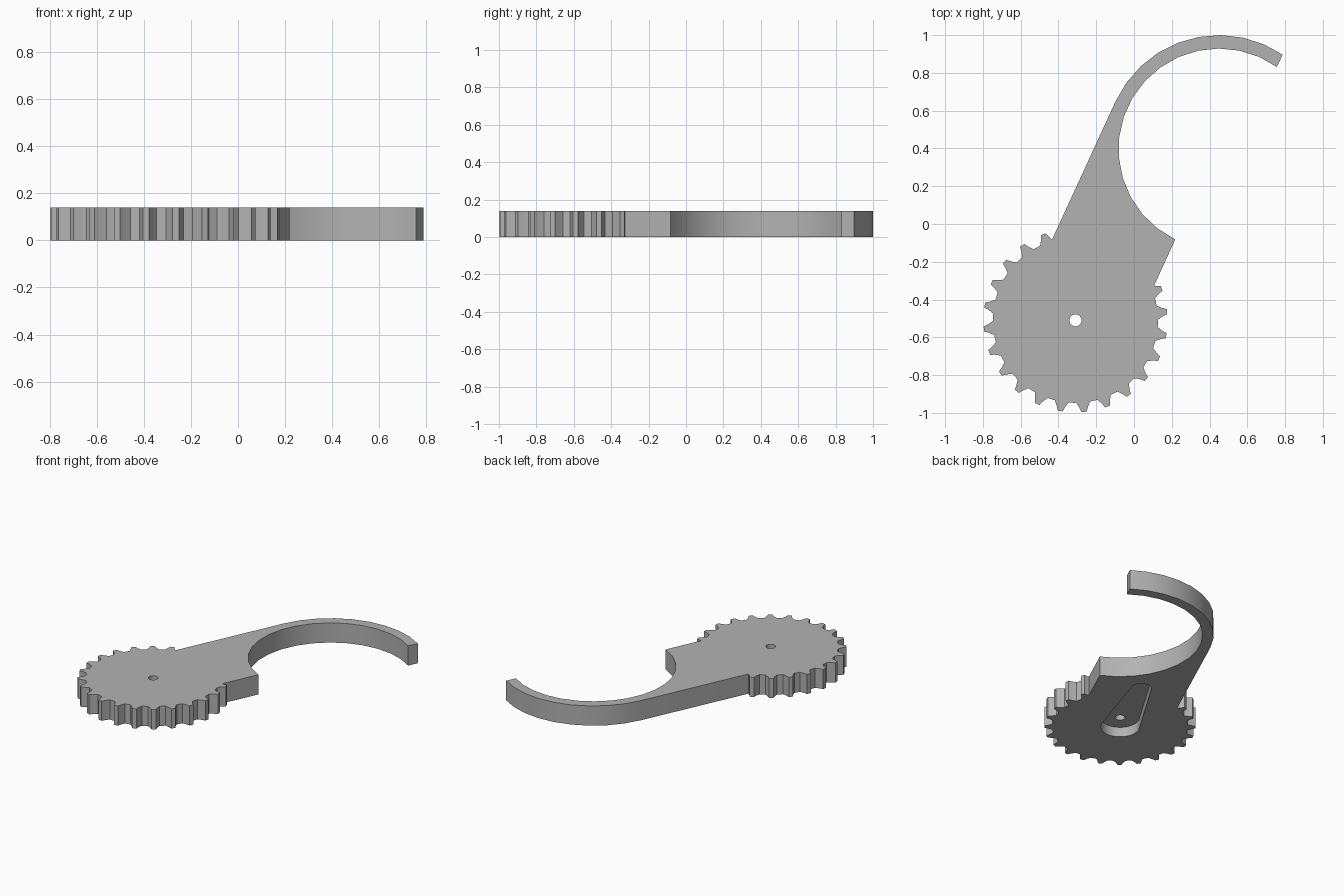
import bpy, bmesh
from math import sin, cos, radians
from mathutils import Vector

cube = bpy.data.objects.get("Cube")
if cube:
    bpy.data.objects.remove(cube)

THICK = 0.14
HUB = Vector((-0.31, -0.51))       # gear centre
RING = Vector((0.45, 0.397))       # hook centre
AXIS = 65.5                        # direction of the arm, degrees
TEETH = 24

grey = bpy.data.materials.new("plain_grey")
grey.use_nodes = True
colour = (0.45, 0.45, 0.45, 1)
grey.diffuse_color = colour
grey.node_tree.nodes["Principled BSDF"].inputs["Base Color"].default_value = colour


def polar(centre, radius, degrees):
    a = radians(degrees)
    return centre + Vector((cos(a), sin(a))) * radius


def arc(centre, radius, start, end, steps):
    return [polar(centre, radius, start + (end - start) * i / steps)
            for i in range(steps + 1)]


def prism(name, outline, low, high):
    """Extrude a counter-clockwise outline between two heights."""
    bm = bmesh.new()
    face = bm.faces.new([bm.verts.new((p.x, p.y, low)) for p in outline])
    top = bmesh.ops.extrude_face_region(bm, geom=[face])["geom"]
    bmesh.ops.translate(bm, vec=(0, 0, high - low),
                        verts=[g for g in top if isinstance(g, bmesh.types.BMVert)])
    bmesh.ops.recalc_face_normals(bm, faces=bm.faces)
    mesh = bpy.data.meshes.new(name)
    bm.to_mesh(mesh)
    bm.free()
    mesh.materials.append(grey)
    obj = bpy.data.objects.new(name, mesh)
    bpy.context.collection.objects.link(obj)
    return obj


def combine(target, other, operation):
    mod = target.modifiers.new(operation.lower(), "BOOLEAN")
    mod.operation, mod.solver, mod.object = operation, "EXACT", other
    bpy.context.view_layer.objects.active = target
    bpy.ops.object.modifier_apply(modifier=mod.name)
    bpy.data.objects.remove(other)


# Toothed wheel
tooth = [(-4.9, 0.437), (-2.7, 0.464), (-1.6, 0.487),
         (1.6, 0.487), (2.7, 0.464), (4.9, 0.437)]
wheel = [polar(HUB, r, 5.4 + i * 360 / TEETH + a)
         for i in range(TEETH) for a, r in tooth]
body = prism("gear_with_hook", wheel, 0, THICK)

# Arm flowing into the curved hook
outline = [polar(HUB, 0.291, AXIS + 90), polar(HUB, 0.302, AXIS - 90)]
outline += arc(RING, 0.532, 244.2, 54.8, 16)
outline += arc(RING, 0.603, 56, AXIS + 90, 9)
combine(body, prism("hook_arm", outline, 0, THICK), "UNION")

# Tapered pocket in the underside
slot = arc(HUB, 0.125, AXIS + 83, AXIS + 277, 16)
slot += arc(polar(HUB, 0.515, AXIS), 0.065, AXIS - 83, AXIS + 83, 12)
combine(body, prism("pocket", slot, -0.1, THICK / 2), "DIFFERENCE")

# Axle hole
hole = arc(HUB, 0.032, 0, 345, 23)
combine(body, prism("axle_hole", hole, -0.1, THICK + 0.1), "DIFFERENCE")

bpy.ops.object.select_all(action="DESELECT")
body.select_set(True)
bpy.context.view_layer.objects.active = body
bpy.ops.object.shade_smooth_by_angle(angle=radians(25))
